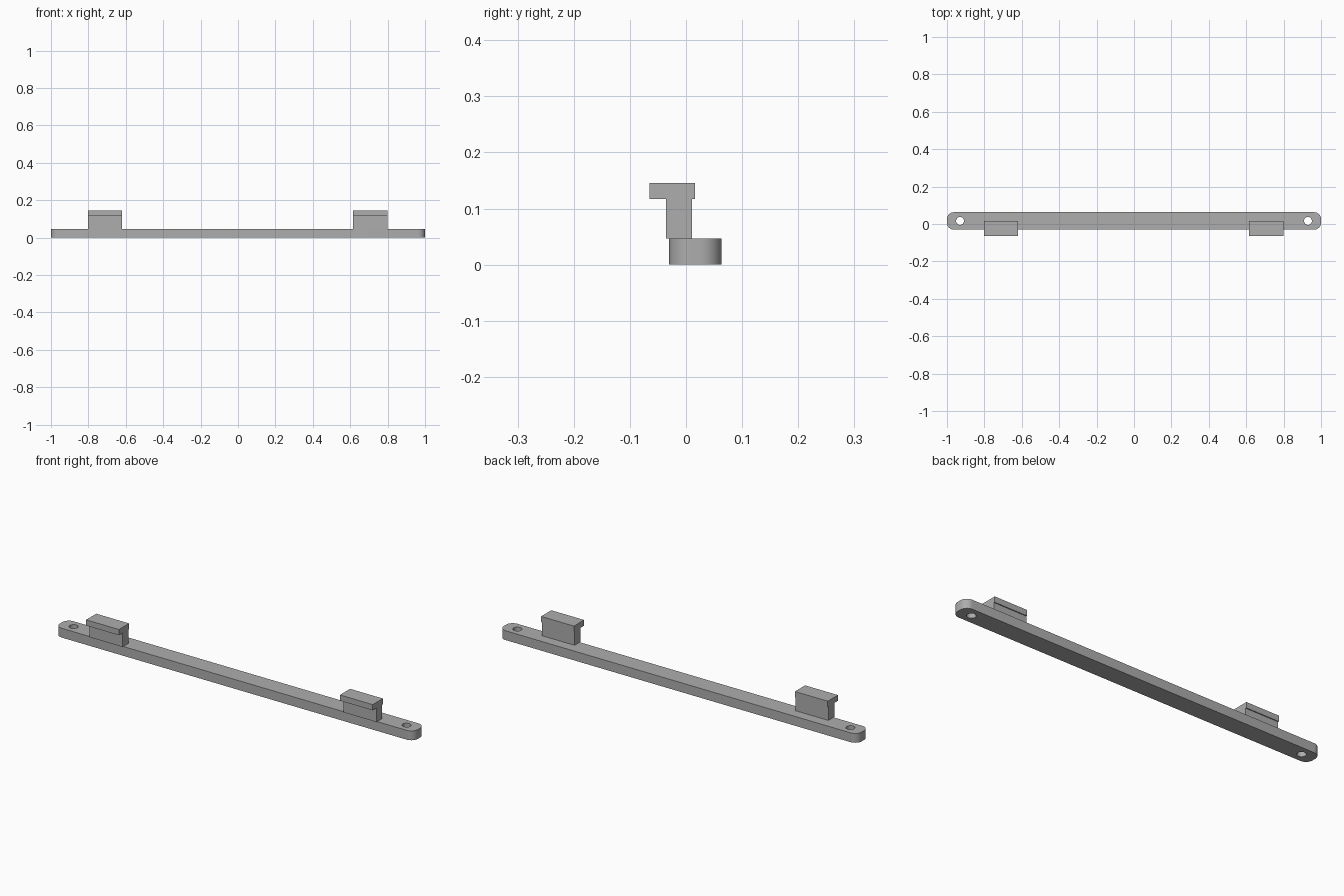
import bpy, bmesh
from math import cos, sin, pi, radians
from mathutils import Vector

if "Cube" in bpy.data.objects:
    bpy.data.objects.remove(bpy.data.objects["Cube"], do_unlink=True)

grey = bpy.data.materials.new("mid_grey")
grey.use_nodes = True
colour = (0.42, 0.42, 0.42, 1)
grey.diffuse_color = colour
grey.node_tree.nodes["Principled BSDF"].inputs["Base Color"].default_value = colour


def prism(name, outline, direction):
    """Extrude a closed outline along a direction."""
    bm = bmesh.new()
    face = bm.faces.new([bm.verts.new(p) for p in outline])
    result = bmesh.ops.extrude_face_region(bm, geom=[face])
    moved = [v for v in result["geom"] if isinstance(v, bmesh.types.BMVert)]
    bmesh.ops.translate(bm, verts=moved, vec=Vector(direction))
    bmesh.ops.recalc_face_normals(bm, faces=bm.faces)
    mesh = bpy.data.meshes.new(name)
    bm.to_mesh(mesh)
    bm.free()
    mesh.materials.append(grey)
    obj = bpy.data.objects.new(name, mesh)
    bpy.context.collection.objects.link(obj)
    return obj


def arc(cx, cy, z, radius, start, end, steps):
    angles = [start + (end - start) * i / steps for i in range(steps + 1)]
    return [(cx + radius * cos(a), cy + radius * sin(a), z) for a in angles]


# Flat bar with rounded corners
BAR_Y, HALF_WIDTH, THICK, CORNER = 0.0165, 0.0465, 0.047, 0.037
outline = []
for i, (sx, sy) in enumerate([(1, 1), (-1, 1), (-1, -1), (1, -1)]):
    outline += arc(sx * (1 - CORNER), BAR_Y + sy * (HALF_WIDTH - CORNER), 0,
                   CORNER, i * pi / 2, (i + 1) * pi / 2, 12)
bar = prism("mounting_bar", outline, (0, 0, THICK))

# Screw holes through both ends
for side, x in (("right", -0.93), ("left", 0.93)):
    cutter = prism(side + "_hole_cutter",
                   arc(x, BAR_Y, -0.05, 0.021, 0, 2 * pi, 32)[:-1], (0, 0, 0.2))
    cutter.hide_render = True
    cutter.hide_viewport = True
    cut = bar.modifiers.new(side + "_screw_hole", "BOOLEAN")
    cut.operation = "DIFFERENCE"
    cut.solver = "EXACT"
    cut.object = cutter

# Apply the holes, then drop the cutters
bpy.context.view_layer.update()
evaluated = bar.evaluated_get(bpy.context.evaluated_depsgraph_get())
bar.data = bpy.data.meshes.new_from_object(evaluated)
bar.modifiers.clear()
for side in ("right", "left"):
    bpy.data.objects.remove(bpy.data.objects[side + "_hole_cutter"], do_unlink=True)
bpy.ops.object.select_all(action="DESELECT")
bar.select_set(True)
bpy.context.view_layer.objects.active = bar
bpy.ops.object.shade_smooth_by_angle(angle=radians(30))

# Hooked clips: upright stem with an overhanging cap
profile = [(-0.036, THICK), (0.011, THICK), (0.011, 0.117), (0.016, 0.117),
           (0.016, 0.146), (-0.065, 0.146), (-0.065, 0.117), (-0.036, 0.117)]
for side, x in (("right", -0.803), ("left", 0.615)):
    prism(side + "_clip", [(x, y, z) for y, z in profile], (0.183, 0, 0))
